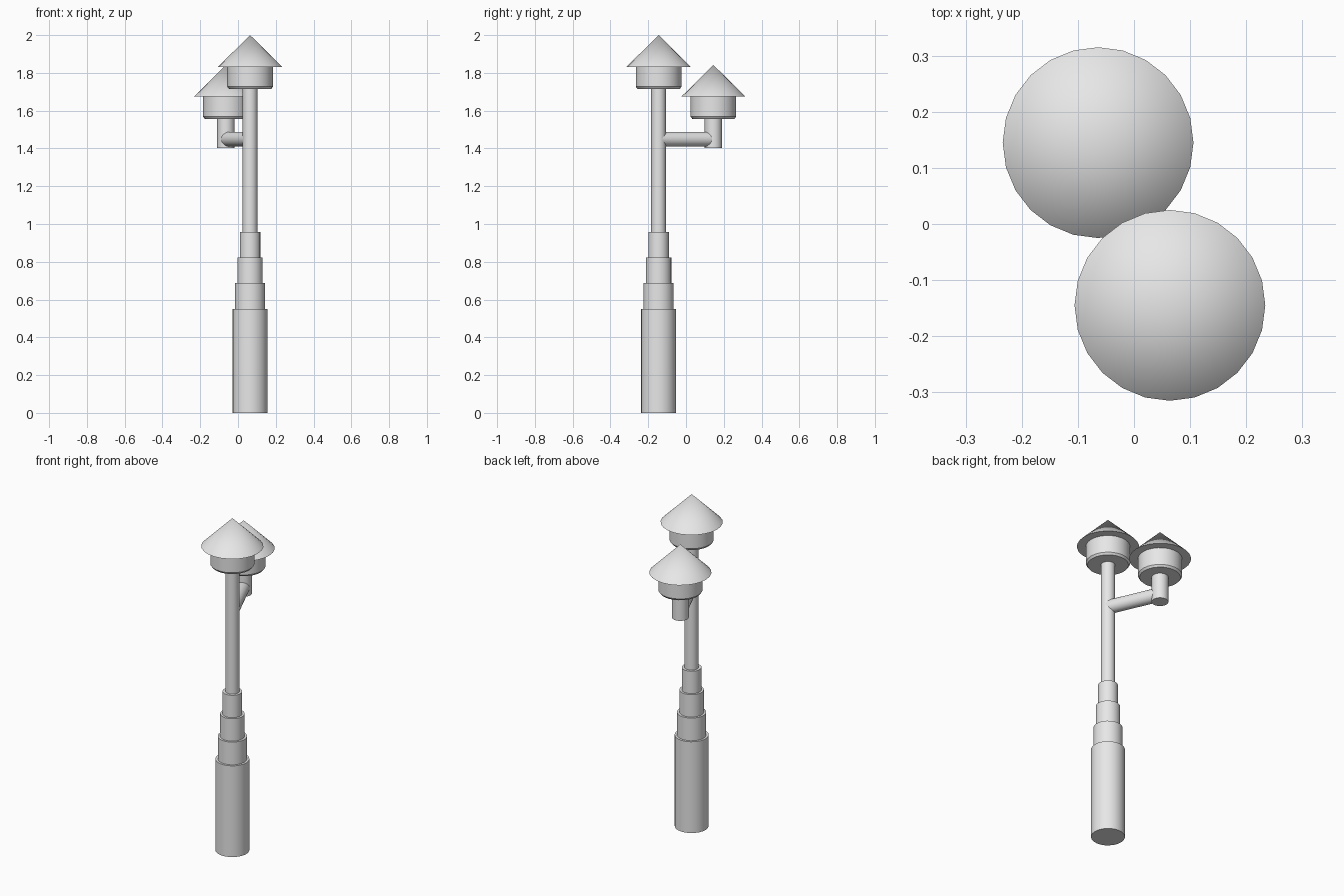
import bpy, bmesh, math
from mathutils import Vector

cube = bpy.data.objects.get("Cube")
if cube:
    bpy.data.objects.remove(cube, do_unlink=True)

SIDES = 24
POLE = Vector((0.064, -0.145, 0))
SIDE_LAMP = Vector((-0.064, 0.145, 0))

grey = bpy.data.materials.new("light_grey")
grey.use_nodes = True
grey.diffuse_color = (0.8, 0.8, 0.8, 1)
bsdf = next(n for n in grey.node_tree.nodes if n.type == 'BSDF_PRINCIPLED')
bsdf.inputs["Base Color"].default_value = grey.diffuse_color


def lathe(name, profile, location):
    """Spin a (radius, height) profile around z; zero radius closes to a point."""
    bm = bmesh.new()
    rings = []
    for r, z in profile:
        count = SIDES if r > 0 else 1
        rings.append([bm.verts.new((r * math.cos(math.tau * i / SIDES),
                                    r * math.sin(math.tau * i / SIDES), z))
                      for i in range(count)])
    for low, high in zip(rings, rings[1:]):
        for i in range(SIDES):
            j = (i + 1) % SIDES
            if len(low) == 1:
                bm.faces.new((low[0], high[j], high[i]))
            elif len(high) == 1:
                bm.faces.new((low[i], low[j], high[0]))
            else:
                bm.faces.new((low[i], low[j], high[j], high[i]))
    bmesh.ops.recalc_face_normals(bm, faces=bm.faces)
    mesh = bpy.data.meshes.new(name)
    bm.to_mesh(mesh)
    bm.free()
    mesh.materials.append(grey)
    obj = bpy.data.objects.new(name, mesh)
    obj.location = location
    bpy.context.collection.objects.link(obj)
    bpy.ops.object.select_all(action='DESELECT')
    obj.select_set(True)
    bpy.context.view_layer.objects.active = obj
    bpy.ops.object.shade_smooth_by_angle(angle=math.radians(30))
    return obj


def tube(name, radius, bottom, top, location):
    return lathe(name, [(0, bottom), (radius, bottom), (radius, top), (0, top)], location)


def lamp(name, location, bottom):
    """Drum with a chamfered lower rim under a conical roof."""
    at = location + Vector((0, 0, bottom))
    lathe(name + "_drum", [(0, 0), (0.112, 0), (0.121, 0.012), (0.121, 0.118), (0, 0.118)], at)
    lathe(name + "_roof", [(0, 0.117), (0.17, 0.117), (0, 0.285)], at)


# Stepped post
tube("base_column", 0.093, 0, 0.55, POLE)
tube("lower_collar", 0.08, 0.55, 0.687, POLE)
tube("middle_collar", 0.067, 0.687, 0.822, POLE)
tube("upper_collar", 0.054, 0.822, 0.957, POLE)
tube("pole", 0.039, 0.957, 1.72, POLE)

# Lamps
lamp("main_lamp", POLE, 1.715)
lamp("side_lamp", SIDE_LAMP, 1.557)
tube("side_lamp_stem", 0.046, 1.402, 1.56, SIDE_LAMP)

# Horizontal arm from the pole to the side lamp stem
span = SIDE_LAMP - POLE
arm = tube("side_arm", 0.039, 0, span.length, POLE + Vector((0, 0, 1.449)))
arm.rotation_euler = span.to_track_quat('Z', 'Y').to_euler()
